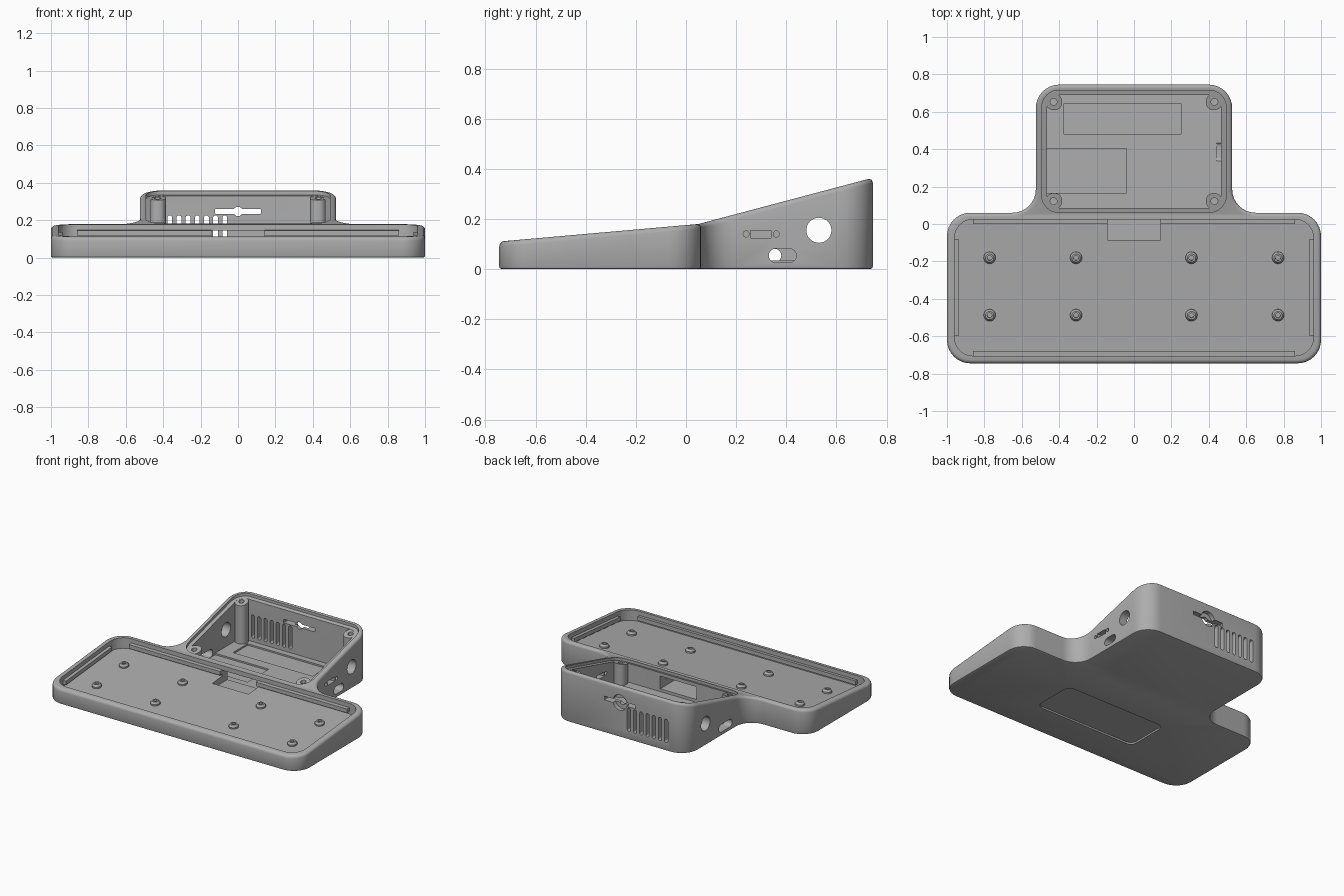
import bpy, bmesh, math
from mathutils import Matrix, Vector

cube = bpy.data.objects.get("Cube")
if cube:
    bpy.data.objects.remove(cube)

grey = bpy.data.materials.new("plain grey")
grey.use_nodes = True
COLOUR = (0.42, 0.42, 0.42, 1)
grey.diffuse_color = COLOUR
grey.node_tree.nodes["Principled BSDF"].inputs["Base Color"].default_value = COLOUR

FOLD = 0.05  # where the gentle slope meets the steep one


def roof(y):
    return 0.18 + (y - FOLD) * (0.088 if y < FOLD else 0.265)


def under(drop):
    return lambda y: roof(y) - drop


def flat(z):
    return lambda y: z


def rect(x0, y0, x1, y1):
    return [(x0, y0), (x1, y0), (x1, y1), (x0, y1)]


def rounded(corners, radius, inset=0.0, steps=8):
    """Right-angled outline with every corner rounded, optionally inset."""
    pts = [Vector(c) for c in corners]
    out = []
    for i, p in enumerate(pts):
        d1 = (p - pts[i - 1]).normalized()
        d2 = (pts[(i + 1) % len(pts)] - p).normalized()
        sign = 1 if d1.cross(d2) > 0 else -1
        r = max(radius - inset * sign, 0)
        p = p + inset * (Vector((-d1.y, d1.x)) + Vector((-d2.y, d2.x)))
        centre = p + r * (d2 - d1)
        for k in range(steps + 1):
            t = math.pi / 2 * k / steps
            out.append(centre + r * (d1 * math.sin(t) - d2 * math.cos(t)))
    return out


def finish(bm, name, matrix=None):
    if matrix:
        bm.transform(matrix)
    bmesh.ops.recalc_face_normals(bm, faces=bm.faces)
    mesh = bpy.data.meshes.new(name)
    bm.to_mesh(mesh)
    bm.free()
    mesh.materials.append(grey)
    obj = bpy.data.objects.new(name, mesh)
    bpy.context.collection.objects.link(obj)
    return obj


def solid(name, corners, radius, rings, matrix=None, fold=False):
    """Stack of outlines; each ring is (inset, height as a function of y)."""
    bm = bmesh.new()
    loops = [[bm.verts.new((p.x, p.y, k)) for p in rounded(corners, radius, ring[0])]
             for k, ring in enumerate(rings)]
    n = len(loops[0])
    for a, b in zip(loops, loops[1:]):
        for i in range(n):
            j = (i + 1) % n
            bm.faces.new((a[i], a[j], b[j], b[i]))
    bm.faces.new(loops[0][::-1])
    bm.faces.new(loops[-1])
    bmesh.ops.remove_doubles(bm, verts=bm.verts, dist=1e-5)
    if fold:
        bmesh.ops.bisect_plane(bm, geom=bm.verts[:] + bm.edges[:] + bm.faces[:],
                               plane_co=(0, FOLD, 0), plane_no=(0, 1, 0))
    for v in bm.verts:
        k = min(int(v.co.z + 1e-4), len(rings) - 2)
        f = v.co.z - k
        v.co.z = rings[k][1](v.co.y) * (1 - f) + rings[k + 1][1](v.co.y) * f
    return finish(bm, name, matrix)


def block(name, corners, radius, low, high, matrix=None):
    return solid(name, corners, radius, [(0, low), (0, high)], matrix)


def cut(target, cutter):
    cutter.hide_render = True
    mod = target.modifiers.new("cut", "BOOLEAN")
    mod.operation, mod.solver, mod.object = "DIFFERENCE", "EXACT", cutter
    bpy.context.view_layer.objects.active = target
    bpy.ops.object.modifier_apply(modifier=mod.name)
    bpy.data.objects.remove(cutter)


# Case: one outline for tray and rear box, edges rounded over
outline = [(-1, -0.745), (1, -0.745), (1, 0.06), (0.525, 0.06),
           (0.525, 0.745), (-0.525, 0.745), (-0.525, 0.06), (-1, 0.06)]
rings = [(0.01, flat(0)), (0.003, flat(0.003)), (0, flat(0.01))]
for k in range(5):
    t = math.pi / 2 * k / 4
    rings.append((0.02 * (1 - math.cos(t)), under(0.02 * (1 - math.sin(t)))))
case = solid("case", outline, 0.125, rings, fold=True)

# Hollows: tray, lid ledge, rear box, cable passage, underside and floor recesses
for corners, r, low, high in [
    (rect(-0.96, -0.705, 0.96, 0.025), 0.1, under(0.075), flat(0.5)),
    (rect(-0.493, 0.062, 0.493, 0.715), 0.09, under(0.02), flat(0.6)),
    (rect(-0.465, 0.086, 0.465, 0.69), 0.06, flat(0.035), flat(0.6)),
    (rect(-0.143, -0.085, 0.143, 0.12), 0, flat(0.055), flat(0.145)),
    (rect(-0.4, -0.5, 0.4, -0.18), 0.05, flat(-0.1), flat(0.012)),
    (rect(-0.375, 0.48, 0.25, 0.645), 0, flat(0.024), flat(0.1)),
    (rect(-0.464, 0.165, -0.04, 0.405), 0, flat(0.024), flat(0.1)),
]:
    cut(case, block("hollow", corners, r, low, high))

SIDE = Matrix(((0, 0, 1, 0), (1, 0, 0, 0), (0, 1, 0, 0), (0, 0, 0, 1)))
BACK = Matrix.Rotation(math.pi / 2, 4, "X")


def wall_hole(matrix, u, v, w, h, r, start, end):
    """Cut a rounded opening centred at (u, v) through a wall."""
    corners = rect(u - w / 2, v - h / 2, u + w / 2, v + h / 2)
    cut(case, block("opening", corners, r, flat(start), flat(end), matrix))


# Side openings: round holes both sides, switch slots, port with screw holes
for s in (-1, 1):
    a, b = sorted((s * 0.44, s * 0.6))
    wall_hole(SIDE, 0.53, 0.155, 0.1, 0.1, 0.05, a, b)
    wall_hole(SIDE, 0.385 if s > 0 else 0.305, 0.054, 0.11 if s > 0 else 0.15,
              0.055, 0.0275, a, b)
wall_hole(SIDE, 0.299, 0.14, 0.082, 0.03, 0, 0.44, 0.6)
for y in (0.24, 0.36):
    wall_hole(SIDE, y, 0.14, 0.024, 0.024, 0.012, 0.44, 0.6)

# Back openings: vents, and a slot with a round countersunk hole
for i in range(7):
    wall_hole(BACK, -0.365 + i * 0.049, 0.143, 0.026, 0.165, 0.012, -0.8, -0.66)
wall_hole(BACK, 0, 0.247, 0.245, 0.026, 0.004, -0.8, -0.66)
wall_hole(BACK, 0, 0.247, 0.05, 0.05, 0.025, -0.8, -0.66)
wall_hole(BACK, 0, 0.247, 0.11, 0.11, 0.055, -0.8, -0.715)

parts = [case]

# Retaining ribs along the tray walls
ribs = {"front_rib": rect(-0.86, -0.71, 0.86, -0.68),
        "back_rib_right": rect(-0.86, 0.0, -0.143, 0.03),
        "back_rib_left": rect(0.143, 0.0, 0.86, 0.03),
        "side_rib_right": rect(-0.965, -0.6, -0.937, -0.08),
        "side_rib_left": rect(0.937, -0.6, 0.965, -0.08)}
for name, corners in ribs.items():
    parts.append(block(name, corners, 0, under(0.058), under(0.03)))

# Corner screw posts in the rear box
for side, s in (("left", 1), ("right", -1)):
    for end, y0, y1, hole in (("front", 0.08, 0.165, 0.122), ("back", 0.61, 0.695, 0.653)):
        x0, x1 = sorted((s * 0.385, s * 0.47))
        post = block(f"{end}_{side}_post", rect(x0, y0, x1, y1), 0.038,
                     flat(0.03), under(0.021))
        x = s * 0.43
        cut(post, block("screw_hole", rect(x - 0.018, hole - 0.018, x + 0.018, hole + 0.018),
                        0.0179, flat(0.09), flat(0.6)))
        parts.append(post)

# Small tapered standoffs on the tray floor, each with a pilot hole
profile = [(0.032, -0.005), (0.032, 0.01), (0.022, 0.024), (0.013, 0.024), (0.013, 0.004)]
for i, x in enumerate((-0.772, -0.31, 0.307, 0.77)):
    for row, y in (("front", -0.487), ("back", -0.18)):
        bm = bmesh.new()
        loops = [[bm.verts.new((r * math.cos(math.tau * k / 20), r * math.sin(math.tau * k / 20), z))
                  for k in range(20)] for r, z in profile]
        for a, b in zip(loops, loops[1:]):
            for k in range(20):
                bm.faces.new((a[k - 1], a[k], b[k], b[k - 1]))
        bm.faces.new(loops[0])
        bm.faces.new(loops[-1])
        tilt = Matrix.Rotation(math.atan(0.088), 4, "X")
        place = Matrix.Translation((x, y, roof(y) - 0.075)) @ tilt
        parts.append(finish(bm, f"{row}_standoff_{i + 1}", place))

# Smooth curves, keep corners crisp
bpy.ops.object.select_all(action="DESELECT")
for part in parts:
    part.select_set(True)
bpy.context.view_layer.objects.active = case
bpy.ops.object.shade_smooth_by_angle(angle=math.radians(30))
